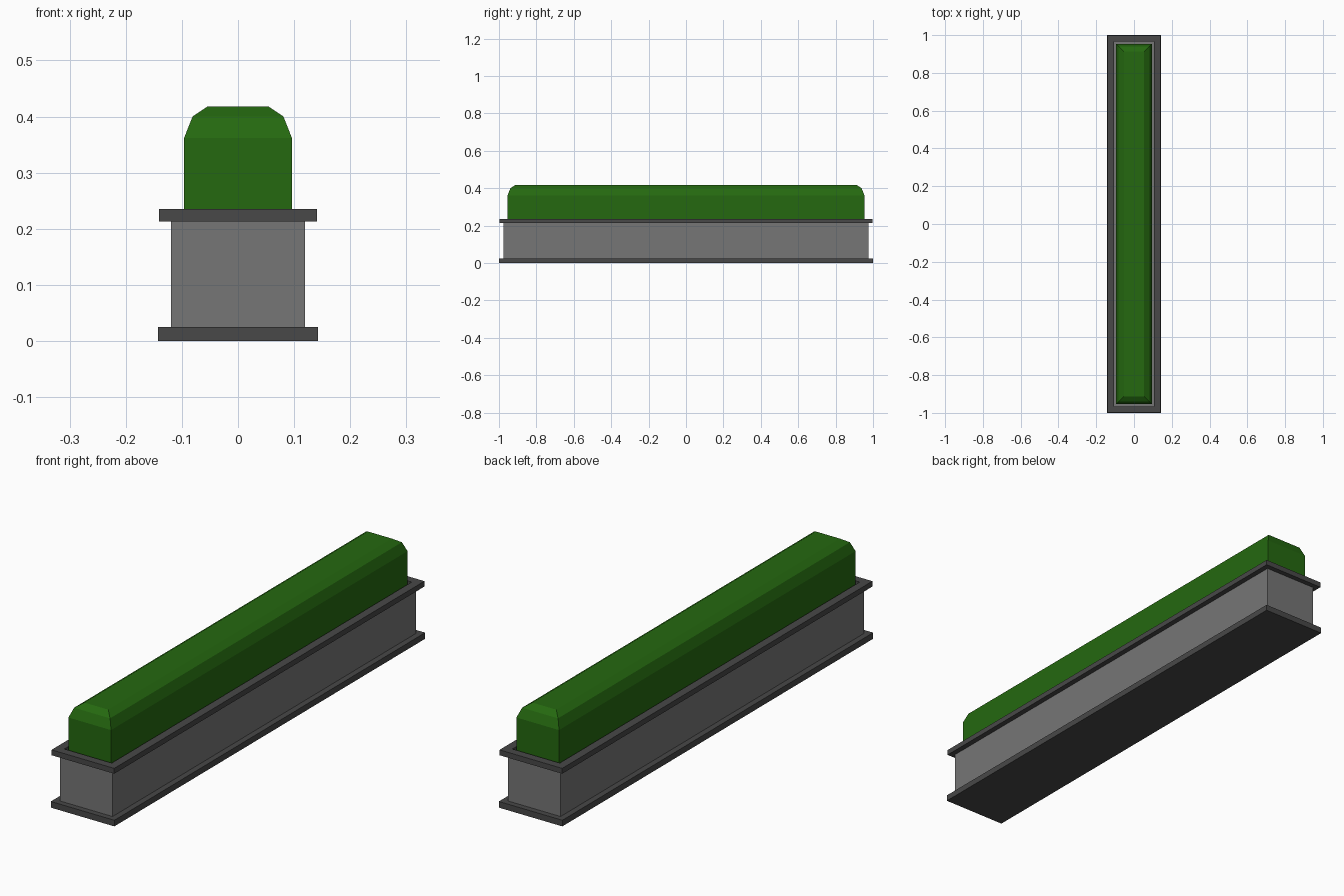
import bpy, bmesh

if "Cube" in bpy.data.objects:
    bpy.data.objects.remove(bpy.data.objects["Cube"])

def material(name, rgb):
    m = bpy.data.materials.new(name)
    m.diffuse_color = (*rgb, 1)
    m.use_nodes = True
    m.node_tree.nodes["Principled BSDF"].inputs["Base Color"].default_value = m.diffuse_color
    return m

dark = material("dark grey trim", (0.065, 0.065, 0.065))
grey = material("grey planter", (0.18, 0.18, 0.18))
green = material("hedge green", (0.018, 0.14, 0.005))

def stacked(name, rings, mat, closed=False):
    """Join rectangular rings (half x, half y, z); cap the ends or close the loop."""
    bm = bmesh.new()
    loops = [[bm.verts.new((sx * x, sy * y, z))
              for sx, sy in ((-1, -1), (1, -1), (1, 1), (-1, 1))] for x, y, z in rings]
    pairs = list(zip(loops, loops[1:]))
    if closed:
        pairs.append((loops[-1], loops[0]))
    else:
        bm.faces.new(loops[0][::-1])
        bm.faces.new(loops[-1])
    for a, b in pairs:
        for i in range(4):
            j = (i + 1) % 4
            bm.faces.new((a[i], a[j], b[j], b[i]))
    bmesh.ops.recalc_face_normals(bm, faces=bm.faces)
    me = bpy.data.meshes.new(name)
    bm.to_mesh(me)
    bm.free()
    me.materials.append(mat)
    ob = bpy.data.objects.new(name, me)
    bpy.context.collection.objects.link(ob)
    return ob

# plinth and trough body
stacked("base_plinth", [(0.143, 1.0, 0), (0.143, 1.0, 0.025)], dark)
stacked("planter_body", [(0.119, 0.977, 0.025), (0.119, 0.977, 0.214)], grey)

# open rim around the top of the trough
stacked("planter_rim", [(0.141, 0.998, 0.213), (0.141, 0.998, 0.235),
                        (0.107, 0.965, 0.235), (0.107, 0.965, 0.213)], dark, closed=True)

# clipped hedge with bevelled top
stacked("hedge", [(0.096, 0.954, 0.20), (0.096, 0.954, 0.362), (0.081, 0.939, 0.40),
                  (0.054, 0.912, 0.418)], green)
